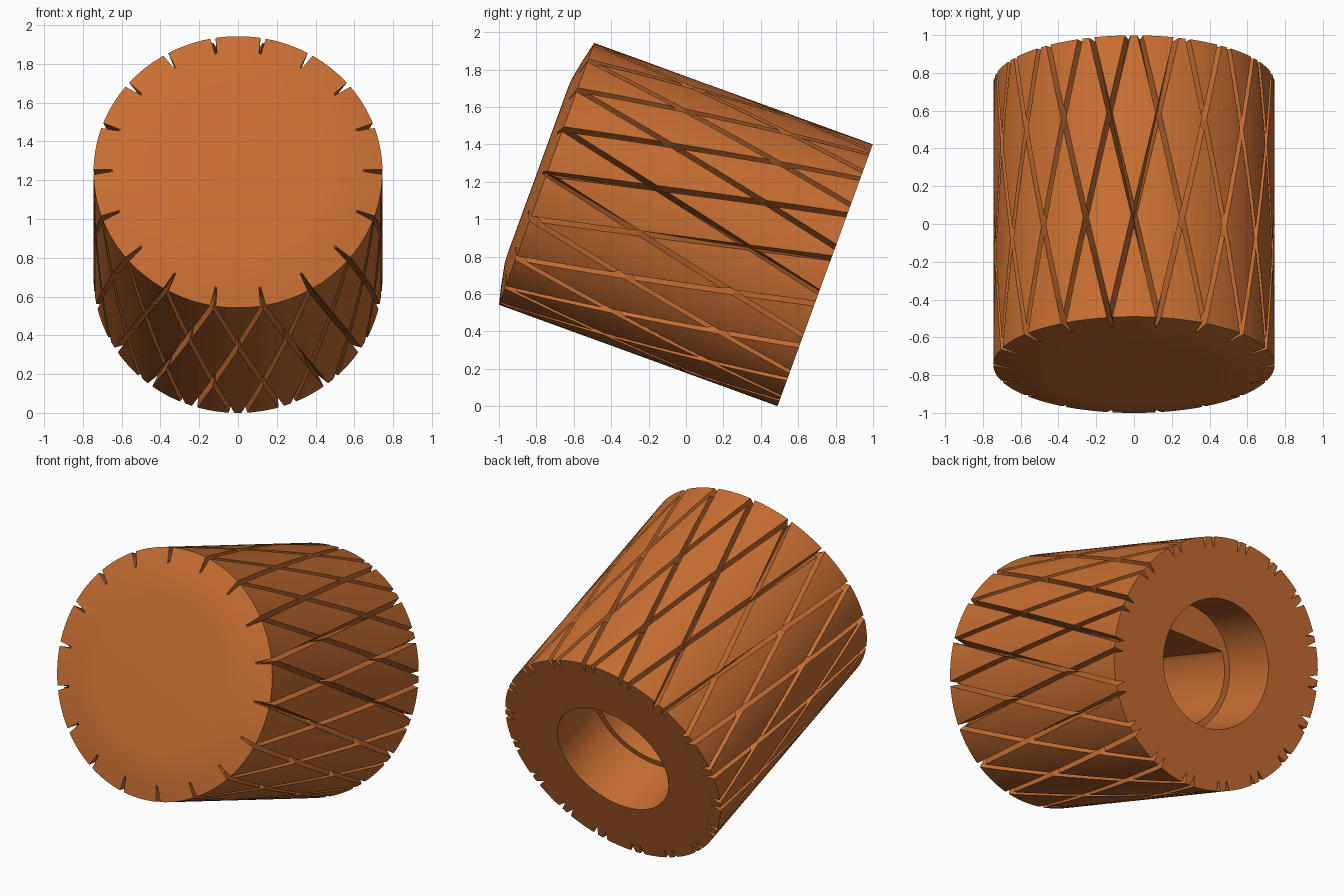
import bpy, bmesh, math
from mathutils import Vector

if "Cube" in bpy.data.objects:
    bpy.data.objects.remove(bpy.data.objects["Cube"])

R, LENGTH, BULGE = 0.745, 1.585, 0.05   # body radius, rim-to-rim length, front bulge
TILT = math.radians(70)
GROOVES, TWIST = 18, math.radians(27.5)

copper = bpy.data.materials.new("copper_orange")
copper.diffuse_color = (0.57, 0.155, 0.032, 1)
copper.use_nodes = True
copper.node_tree.nodes["Principled BSDF"].inputs["Base Color"].default_value = copper.diffuse_color


def make_object(name, bm):
    bmesh.ops.recalc_face_normals(bm, faces=bm.faces)
    mesh = bpy.data.meshes.new(name)
    bm.to_mesh(mesh)
    bm.free()
    mesh.materials.append(copper)
    ob = bpy.data.objects.new(name, mesh)
    bpy.context.collection.objects.link(ob)
    return ob


def loft(bm, rings, caps=True):
    """Join closed rings of points into a skin."""
    loops = [[bm.verts.new(p) for p in ring] for ring in rings]
    n = len(loops[0])
    for a, b in zip(loops, loops[1:]):
        for i in range(n):
            j = (i + 1) % n
            bm.faces.new((a[i], a[j], b[j], b[i]))
    if caps:
        bm.faces.new(loops[0][::-1])
        bm.faces.new(loops[-1])


def circle(r, z, n=144, flat=None):
    pts = []
    for i in range(n):
        a = 2 * math.pi * (i + 0.5) / n
        y = r * math.sin(a)
        pts.append(Vector((r * math.cos(a), y if flat is None else min(y, flat), z)))
    return pts


def lathe(name, profile, flat=None):
    bm = bmesh.new()
    loft(bm, [circle(r, z, flat=flat) for r, z in profile])
    return make_object(name, bm)


def groove_cutter(name, direction):
    """One family of helical V wedges, deeper towards the front."""
    bm = bmesh.new()
    steps, outer = 24, 0.80
    for k in range(GROOVES):
        rings = []
        for s in range(steps + 1):
            z = -0.08 + (LENGTH + 0.2) * s / steps
            t = z / LENGTH
            depth = 0.065 + 0.035 * t
            a = 2 * math.pi * k / GROOVES + direction * TWIST * (1 - t)
            half = 0.015 * (outer - R + depth) / depth / outer
            rings.append([Vector((r * math.cos(b), r * math.sin(b), z))
                          for r, b in ((R - depth, a), (outer, a + half), (outer, a - half))])
        loft(bm, rings)
    bmesh.ops.triangulate(bm, faces=bm.faces)
    return make_object(name, bm)


# Knob body with a shallow raised front
knob = lathe("knurled_knob", [
    (R, 0), (R, LENGTH), (0.64, LENGTH + 0.025),
    (0.52, LENGTH + BULGE - 0.002), (0.46, LENGTH + BULGE)])

# Crossing grooves, round socket and flat-sided shaft bore
cutters = [
    groove_cutter("groove_cutter_left", 1),
    groove_cutter("groove_cutter_right", -1),
    lathe("socket_cutter", [(0.384, -0.1), (0.384, 0.375)]),
    lathe("shaft_bore_cutter", [(0.347, 0.2), (0.347, 1.2)], flat=0.2),
]
bpy.context.view_layer.objects.active = knob
knob.select_set(True)
for cutter in cutters:
    cutter.hide_render = True
    mod = knob.modifiers.new(cutter.name, 'BOOLEAN')
    mod.operation = 'DIFFERENCE'
    mod.solver = 'EXACT'
    mod.object = cutter
    bpy.ops.object.modifier_apply(modifier=mod.name)
    bpy.data.objects.remove(cutter, do_unlink=True)

# Smooth shading and tilted pose
bpy.ops.object.select_all(action='DESELECT')
knob.select_set(True)
bpy.ops.object.shade_smooth_by_angle(angle=math.radians(30))
knob.rotation_euler = (TILT, 0, 0)
knob.location = (0, 0.744, 0.70)
